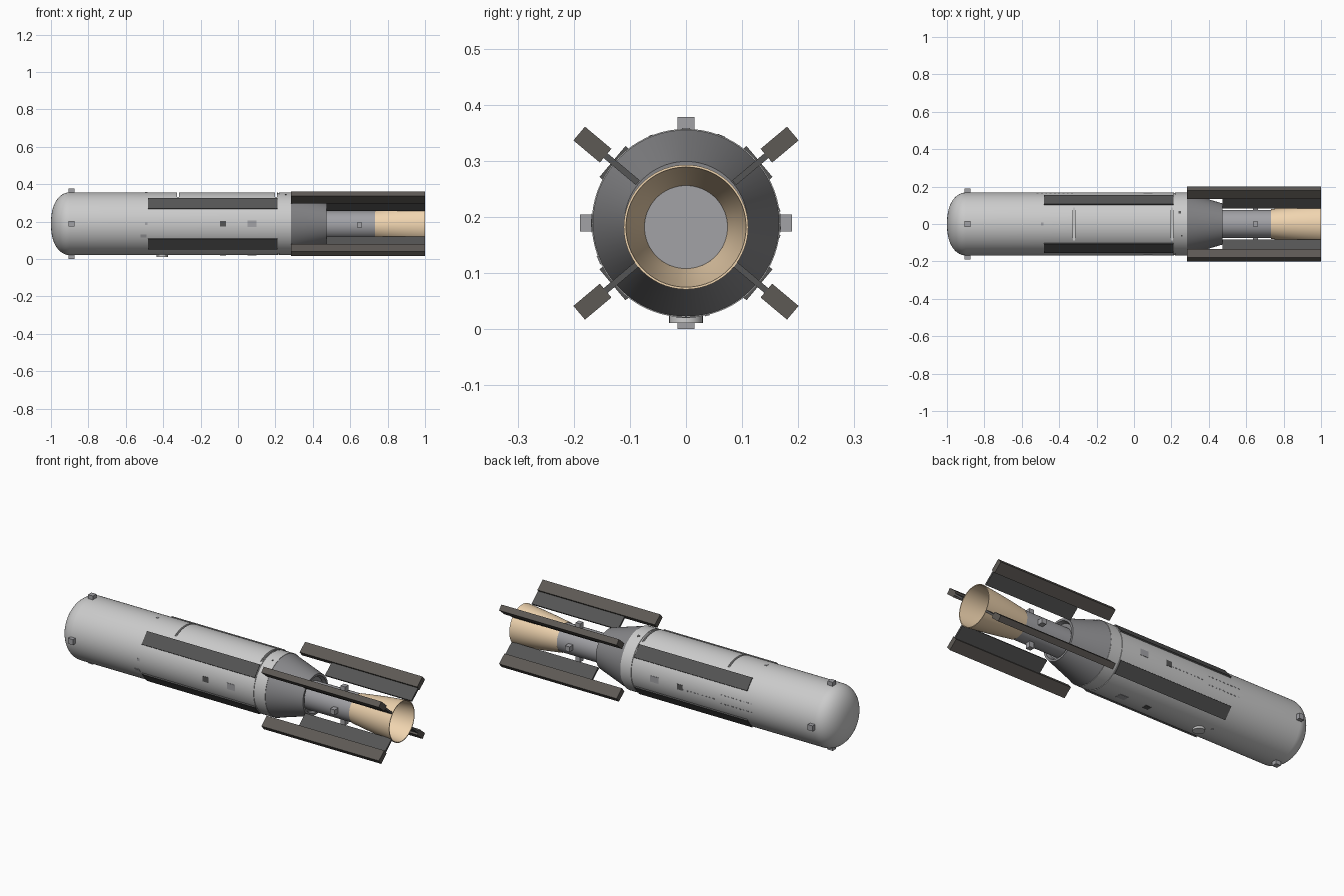
import bpy, bmesh, math

if "Cube" in bpy.data.objects:
    bpy.data.objects.remove(bpy.data.objects["Cube"])

CZ = 0.189   # body axis height
EZ = 0.182   # engine axis height


def mat(name, c):
    m = bpy.data.materials.new(name)
    m.diffuse_color = (*c, 1)
    m.use_nodes = True
    m.node_tree.nodes["Principled BSDF"].inputs["Base Color"].default_value = m.diffuse_color
    return m


BODY = mat("light_grey", (0.62, 0.62, 0.62))
MID = mat("mid_grey", (0.36, 0.36, 0.38))
CONE = mat("cone_grey", (0.24, 0.24, 0.25))
DARK = mat("dark_panel", (0.09, 0.09, 0.09))
FIN = mat("fin_brown_grey", (0.11, 0.10, 0.09))
TAN = mat("tan_nozzle", (0.87, 0.66, 0.43))


def finish(name, bm, material):
    bmesh.ops.recalc_face_normals(bm, faces=bm.faces)
    me = bpy.data.meshes.new(name)
    bm.to_mesh(me)
    bm.free()
    ob = bpy.data.objects.new(name, me)
    bpy.context.collection.objects.link(ob)
    me.materials.append(material)
    return ob


def select(ob):
    bpy.ops.object.select_all(action='DESELECT')
    ob.select_set(True)
    bpy.context.view_layer.objects.active = ob


def smooth(ob):
    select(ob)
    bpy.ops.object.shade_smooth_by_angle(angle=math.radians(30))


def lathe(name, prof, cz, material, closed=False, n=72):
    """Revolve an (x, r) profile around the long axis."""
    bm = bmesh.new()
    vs = [bm.verts.new((x, 0, r)) for x, r in prof]
    pairs = list(zip(vs, vs[1:])) + ([(vs[-1], vs[0])] if closed else [])
    es = [bm.edges.new(p) for p in pairs]
    bmesh.ops.spin(bm, geom=vs + es, cent=(0, 0, 0), axis=(1, 0, 0),
                   angle=2 * math.pi, steps=n, use_duplicate=False)
    bmesh.ops.remove_doubles(bm, verts=bm.verts, dist=1e-5)
    bmesh.ops.translate(bm, verts=bm.verts, vec=(0, 0, cz))
    return finish(name, bm, material)


def radial_box(name, x, r, width, deg, material, cz=CZ):
    """Box spanning x and radial ranges, pointing outward at an angle."""
    a = math.radians(deg)
    c, s = math.cos(a), math.sin(a)
    bm = bmesh.new()
    bmesh.ops.create_cube(bm, size=1)
    for v in bm.verts:
        rr = (r[0] + r[1]) / 2 + v.co.y * (r[1] - r[0])
        t = v.co.z * width
        v.co = ((x[0] + x[1]) / 2 + v.co.x * (x[1] - x[0]),
                rr * c - t * s, cz + rr * s + t * c)
    return finish(name, bm, material)


# Main tank with a domed nose and a narrow seam near the tail
dome = [(-0.9 - 0.1 * math.cos(t), 0.168 * math.sin(t) ** 0.85)
        for t in (math.pi / 2 * i / 14 for i in range(15))]
dome[0] = (-1.0, 0)
R = 0.168
tank = lathe("main_tank", dome + [(0.213, R), (0.213, R - .003), (0.218, R - .003),
                                  (0.218, R), (0.283, R), (0.283, 0)], CZ, BODY)

# Slots at both ends of the top hatch
for x in (-0.32, 0.203):
    cut = radial_box("slot_cutter", (x - 0.005, x + 0.005), (0.142, 0.3), 0.3, 90, BODY)
    cut.hide_render = True
    m = tank.modifiers.new("slot", 'BOOLEAN')
    m.operation, m.solver, m.object = 'DIFFERENCE', 'EXACT', cut
    select(tank)
    bpy.ops.object.modifier_apply(modifier=m.name)
    bpy.data.objects.remove(cut)
smooth(tank)

# Tail cone, engine barrel and open nozzle
smooth(lathe("tail_cone", [(0.283, 0), (0.283, 0.166), (0.473, 0.11),
                           (0.473, 0.098), (0.455, 0.09), (0.455, 0)], CZ, CONE))
smooth(lathe("engine_barrel", [(0.45, 0), (0.45, 0.076), (0.735, 0.076), (0.735, 0)],
             EZ, MID))
smooth(lathe("nozzle", [(0.733, 0.079), (0.82, 0.091), (0.91, 0.102), (1.0, 0.111),
                        (1.0, 0.107), (0.91, 0.098), (0.82, 0.087), (0.738, 0.074)],
             EZ, TAN, closed=True))

# Four strakes on the tank and four tail fins with thin roots
for i, a in enumerate((40, 140, 220, 320)):
    radial_box(f"body_strake_{i}", (-0.48, 0.21), (0.145, 0.171), 0.072, a, DARK)
    radial_box(f"fin_blade_{i}", (0.283, 1.0), (0.187, 0.2485), 0.032, a, FIN)
    radial_box(f"fin_root_{i}", (0.473, 1.0), (0.112, 0.19), 0.011, a, DARK)

# Small control blocks around the nose and the engine
for i in range(4):
    radial_box(f"nose_block_{i}", (-0.905, -0.875), (0.155, 0.189), 0.03, 90 * i, MID)
    radial_box(f"engine_block_{i}", (0.636, 0.664), (0.072, 0.106), 0.028, 90 * i, MID, EZ)

# Surface plates: x centre, length, width, angle, material
plates = [(-0.08, 0.034, 0.03, 270 - 90, DARK), (0.075, 0.05, 0.034, 180, MID),
          (-0.08, 0.034, 0.03, 0, DARK), (0.075, 0.05, 0.034, 0, MID),
          (-0.08, 0.034, 0.03, 270, DARK), (0.075, 0.05, 0.034, 270, MID),
          (0.245, 0.014, 0.014, 68, DARK), (0.255, 0.008, 0.008, 112, DARK)]
for i, (x, l, w, a, m) in enumerate(plates):
    # angles 180 and 270 face the front side and the underside
    ang = 270 if a == 270 else a
    depth = R - w * w / (8 * R)
    radial_box(f"plate_{i}", (x - l / 2, x + l / 2), (depth - 0.006, R + 0.0008), w, ang, m)
for i, (x, l, w, a) in enumerate([(-0.49, .014, .014, 180), (-0.49, .014, .014, 90),
                                  (-0.505, .03, .016, 203), (-0.46, .012, .008, 283)]):
    radial_box(f"sensor_{i}", (x - l / 2, x + l / 2), (0.16, R + 0.0015), w, a, MID)

# Rivet rows on the back side
for row, (x0, a) in enumerate(((-0.52, 8), (-0.29, -3), (-0.52, -8))):
    for k in range(9):
        x = x0 + k * 0.023
        radial_box(f"rivet_{row}_{k}", (x, x + 0.01), (0.16, R + 0.0015), 0.005, a, MID)

# Round port under the tank
bm = bmesh.new()
bmesh.ops.create_cone(bm, cap_ends=True, segments=32, radius1=0.03, radius2=0.03, depth=0.02)
bmesh.ops.translate(bm, verts=bm.verts, vec=(-0.405, 0, 0.021))
smooth(finish("belly_port", bm, BODY))
